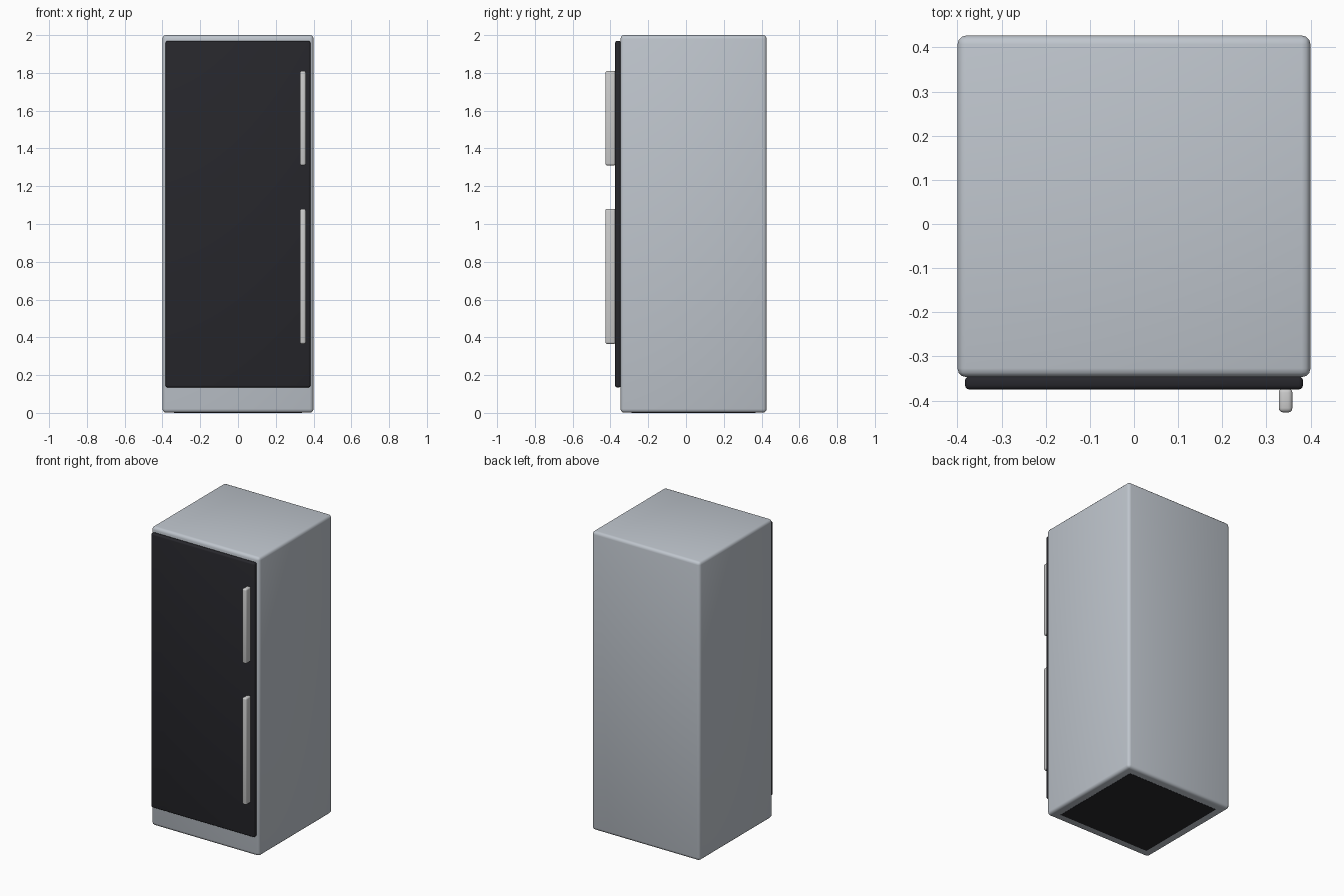
import bpy
from mathutils import Vector

if "Cube" in bpy.data.objects:
    bpy.data.objects.remove(bpy.data.objects["Cube"])


def material(name, rgb):
    mat = bpy.data.materials.new(name)
    mat.diffuse_color = (*rgb, 1)
    mat.use_nodes = True
    mat.node_tree.nodes["Principled BSDF"].inputs["Base Color"].default_value = mat.diffuse_color
    return mat


def rounded_box(name, low, high, bevel, mat, segments=3):
    """Box between two corners with softly rounded edges."""
    low, high = Vector(low), Vector(high)
    bpy.ops.mesh.primitive_cube_add(size=1, location=(low + high) / 2)
    obj = bpy.context.object
    obj.name = name
    obj.scale = high - low
    bpy.ops.object.transform_apply(location=False, rotation=False, scale=True)
    obj.data.materials.append(mat)
    if bevel:
        mod = obj.modifiers.new("Rounded edges", 'BEVEL')
        mod.width = bevel
        mod.segments = segments
        bpy.ops.object.modifier_apply(modifier=mod.name)
        bpy.ops.object.shade_smooth_by_angle()
    return obj


steel = material("steel", (0.52, 0.56, 0.61))
black = material("black", (0.02, 0.02, 0.025))
chrome = material("chrome", (0.62, 0.62, 0.62))

# Cabinet
rounded_box("cabinet", (-0.4, -0.347, 0.001), (0.4, 0.427, 2.0), 0.02, steel)

# Dark plate flush with the underside
rounded_box("base_plate", (-0.34, -0.288, 0), (0.34, 0.368, 0.04), 0, black)

# Door
rounded_box("door", (-0.383, -0.375, 0.135), (0.383, -0.345, 1.97), 0.01, black)

# Two handles in a row along the right edge
for name, bottom, top in (("upper_handle", 1.31, 1.81), ("lower_handle", 0.365, 1.08)):
    rounded_box(name, (0.328, -0.427, bottom), (0.359, -0.372, top), 0.01, chrome)
